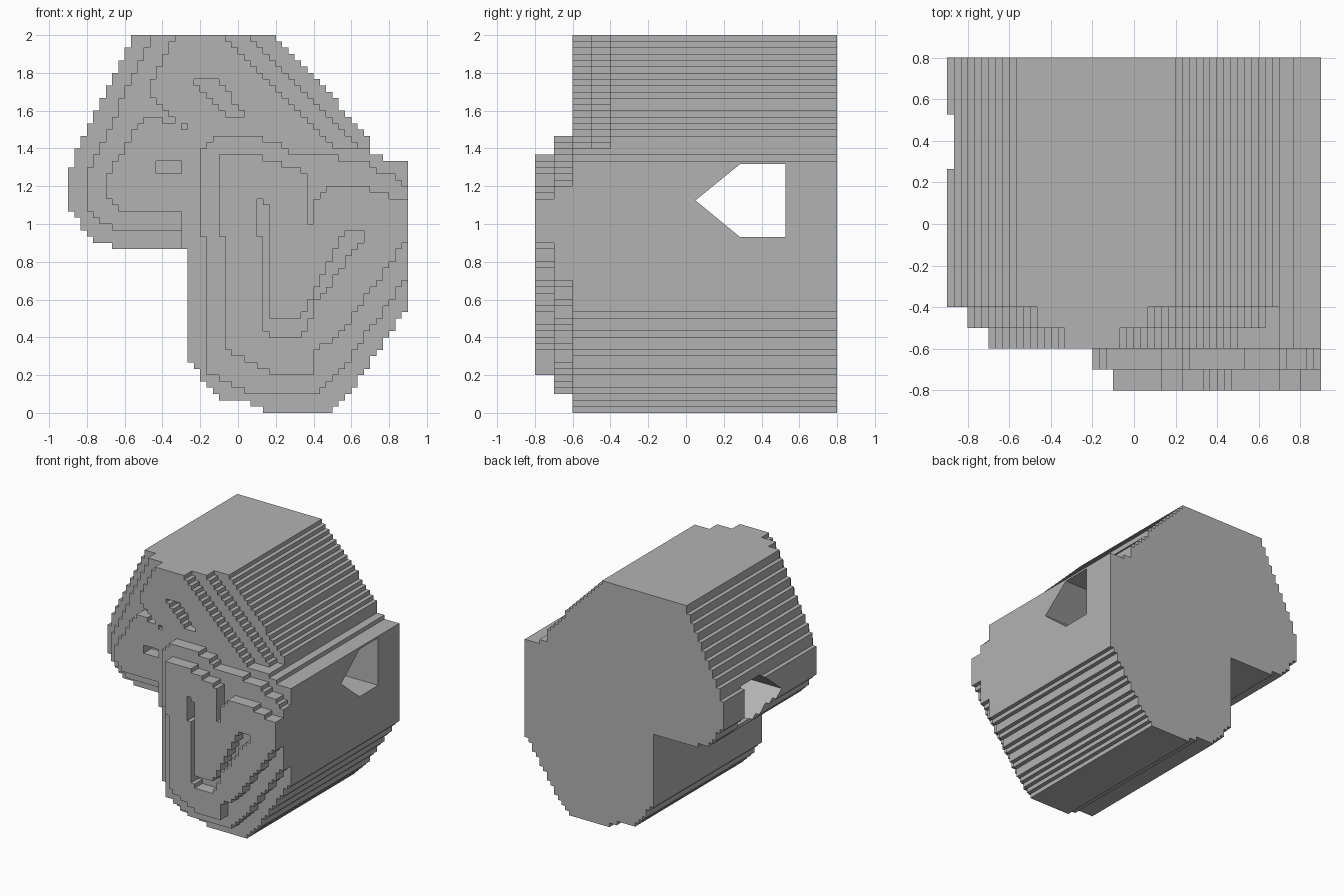
import bpy, bmesh, math

CELL = 1 / 30                                   # step size of the relief outlines
NX, NZ = 54, 60
Y_LEVELS = [-0.8, -0.7, -0.6, -0.5, -0.4, 0.8]  # slice boundaries, front to back

# Relief layers: (outline in x/z, index of the front slice). Later ones overwrite earlier.
upper_base = [(-0.555, 2), (0.2, 2), (0.7, 1.45), (0.7, 1.35), (0, 0.9), (-0.3, 0.867),
              (-0.6, 0.867), (-0.733, 0.9), (-0.8, 0.94), (-0.833, 1.0), (-0.9, 1.07), (-0.9, 1.28)]
upper_mid = [(-0.46, 2), (0.033, 2), (0.65, 1.4), (0, 0.967), (-0.6, 0.967),
             (-0.733, 1.0), (-0.8, 1.1), (-0.8, 1.25)]
upper_top = [(-0.325, 2), (-0.1, 2), (0.52, 1.4), (0, 1.0), (-0.3, 1.0), (-0.3, 1.067),
             (-0.633, 1.067), (-0.7, 1.167), (-0.7, 1.23), (-0.533, 1.53), (-0.5, 1.567),
             (-0.4, 1.567), (-0.4, 1.534), (-0.333, 1.534), (-0.333, 1.567), (-0.467, 1.68), (-0.467, 1.74)]
lower_base = [(-0.3, 0.867), (-0.267, 0.867), (-0.267, 0.3), (-0.2, 0.2), (-0.167, 0.133),
              (-0.067, 0.067), (0.067, 0.055), (0.167, 0), (0.467, 0), (0.6, 0.12),
              (0.9, 0.57), (0.9, 1.333), (0.767, 1.333), (0.767, 1.367), (0.7, 1.367),
              (0.667, 1.4), (0, 1.4), (-0.3, 1.067)]
lower_mid = [(-0.2, 1.4), (-0.167, 1.433), (-0.1, 1.467), (0.067, 1.467), (0.2, 1.433),
             (0.3, 1.367), (0.533, 1.367), (0.567, 1.333), (0.7, 1.333), (0.74, 1.267),
             (0.8, 1.267), (0.867, 1.2), (0.9, 1.2), (0.9, 0.733), (0.6, 0.3), (0.5, 0.167),
             (0.433, 0.1), (0.067, 0.1), (-0.067, 0.167), (-0.167, 0.2), (-0.167, 0.933), (-0.2, 0.933)]
lower_top = [(-0.1, 1.333), (-0.067, 1.367), (0.067, 1.367), (0.2, 1.333), (0.267, 1.3),
             (0.367, 1.267), (0.367, 1.0), (0.4, 1.0), (0.4, 1.1), (0.467, 1.2), (0.633, 1.2),
             (0.733, 1.167), (0.867, 1.133), (0.9, 1.1), (0.9, 0.92), (0.5, 0.367), (0.4, 0.335),
             (0.4, 0.2), (0.2, 0.2), (0.067, 0.267), (-0.067, 0.333), (-0.067, 0.933), (-0.1, 0.933)]
brow_cut = [(-0.233, 1.767), (-0.133, 1.767), (0.033, 1.6), (0.033, 1.567), (-0.033, 1.567), (-0.233, 1.733)]
dot_cut = [(-0.3, 1.533), (-0.267, 1.533), (-0.267, 1.5), (-0.3, 1.5)]
eye_cut = [(-0.433, 1.333), (-0.3, 1.333), (-0.3, 1.267), (-0.433, 1.267)]
hook_cut = [(0.1, 1.133), (0.133, 1.133), (0.167, 1.1), (0.167, 0.5), (0.333, 0.5), (0.367, 0.567),
            (0.567, 0.967), (0.667, 0.967), (0.667, 0.933), (0.4, 0.567), (0.367, 0.433),
            (0.3, 0.4), (0.233, 0.4), (0.133, 0.433), (0.133, 0.933), (0.1, 0.933)]
LAYERS = [(upper_base, 4), (upper_mid, 3), (upper_top, 2), (lower_base, 2), (lower_mid, 1),
          (lower_top, 0), (brow_cut, 3), (dot_cut, 3), (eye_cut, 3), (hook_cut, 1)]


def inside(poly, x, z):
    hit = False
    for (x0, z0), (x1, z1) in zip(poly, poly[1:] + poly[:1]):
        if (z0 > z) != (z1 > z) and x < x0 + (z - z0) * (x1 - x0) / (z1 - z0):
            hit = not hit
    return hit


# Sample the outlines on the grid
front = {}
for poly, level in LAYERS:
    for i in range(NX):
        for k in range(NZ):
            if inside(poly, -0.9 + (i + 0.5) * CELL, (k + 0.5) * CELL):
                front[i, k] = level


def filled(c):
    return c[1] < 5 and front.get((c[0], c[2]), 9) <= c[1]


# Stepped body: outer faces of all filled cells, then coplanar faces merged
bm = bmesh.new()
verts = {}


def vert(c):
    if c not in verts:
        verts[c] = bm.verts.new((-0.9 + c[0] * CELL, Y_LEVELS[c[1]], c[2] * CELL))
    return verts[c]


for (i, k), level in front.items():
    for j in range(level, 5):
        for a in range(3):
            for s in (0, 1):
                n = [i, j, k]
                n[a] += 1 if s else -1
                if filled(n):
                    continue
                quad = []
                for du, dv in ((0, 0), (1, 0), (1, 1), (0, 1)):
                    c = [i, j, k]
                    c[a] += s
                    c[(a + 1) % 3] += du
                    c[(a + 2) % 3] += dv
                    quad.append(vert(tuple(c)))
                bm.faces.new(quad if s else quad[::-1])
bmesh.ops.dissolve_limit(bm, angle_limit=math.radians(1), verts=bm.verts[:], edges=bm.edges[:])


def add_object(name, bm):
    mesh = bpy.data.meshes.new(name)
    bm.to_mesh(mesh)
    bm.free()
    ob = bpy.data.objects.new(name, mesh)
    bpy.context.collection.objects.link(ob)
    return ob


body = add_object("stepped_body", bm)
grey = bpy.data.materials.new("plain grey")
grey.diffuse_color = (0.45, 0.45, 0.45, 1)
body.data.materials.append(grey)

# Five-sided hole running sideways through the body
bm = bmesh.new()
profile = [(0.05, 1.125), (0.287, 0.93), (0.527, 0.93), (0.527, 1.318), (0.287, 1.318)]
face = bm.faces.new([bm.verts.new((-1.2, y, z)) for y, z in profile])
ext = bmesh.ops.extrude_face_region(bm, geom=[face])
bmesh.ops.translate(bm, vec=(2.4, 0, 0), verts=[v for v in ext["geom"] if isinstance(v, bmesh.types.BMVert)])
bmesh.ops.recalc_face_normals(bm, faces=bm.faces[:])
cutter = add_object("hole_cutter", bm)
cutter.data.materials.append(grey)
cutter.hide_render = True

mod = body.modifiers.new("side_hole", 'BOOLEAN')
mod.operation = 'DIFFERENCE'
mod.solver = 'EXACT'
mod.object = cutter
bpy.context.view_layer.objects.active = body
bpy.ops.object.modifier_apply(modifier=mod.name)
bpy.data.objects.remove(cutter)
